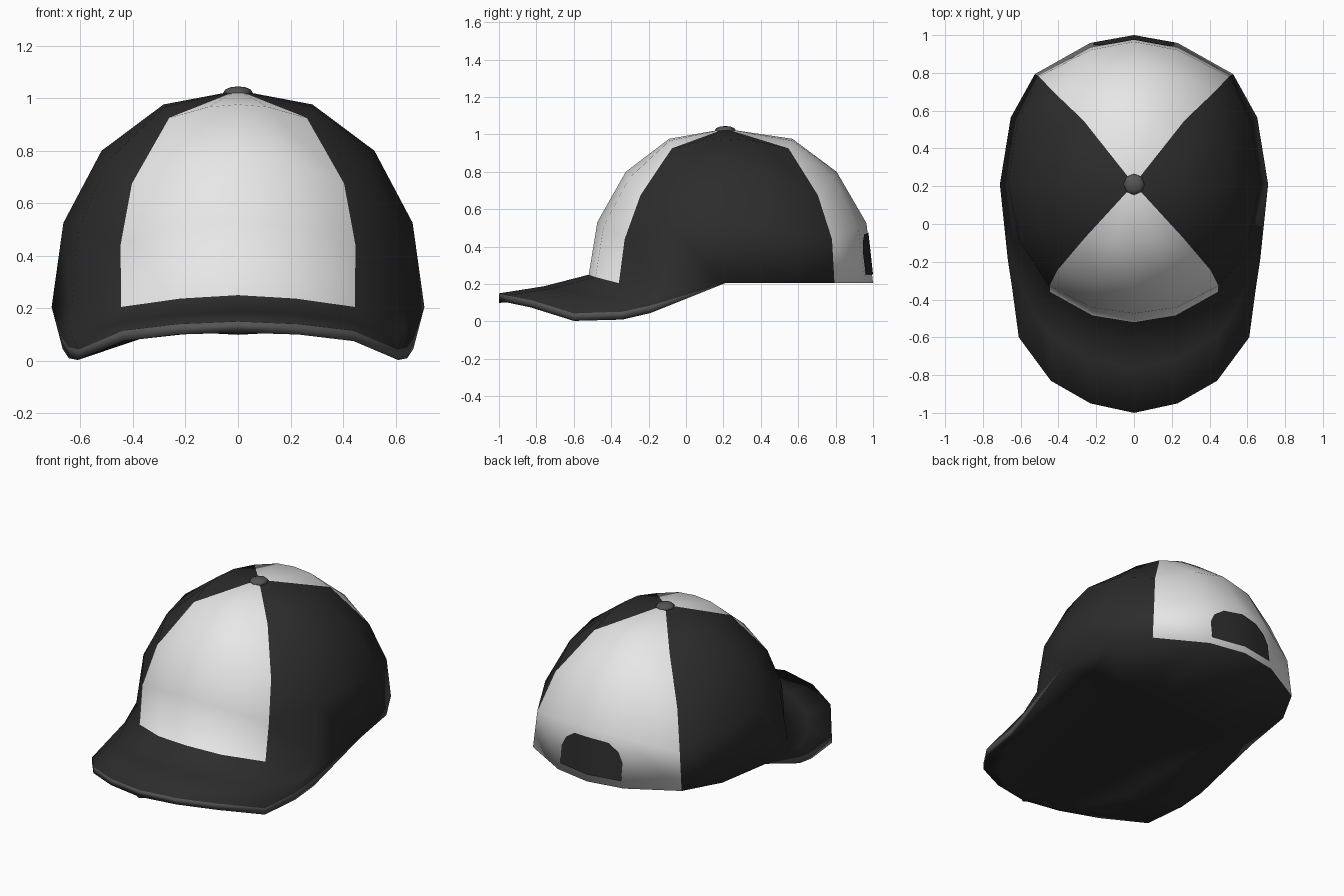
import bpy, bmesh, math
from mathutils import Vector
from mathutils.bvhtree import BVHTree

if "Cube" in bpy.data.objects:
    bpy.data.objects.remove(bpy.data.objects["Cube"])


def material(name, v):
    m = bpy.data.materials.new(name)
    m.diffuse_color = (v, v, v, 1)
    m.use_nodes = True
    m.node_tree.nodes["Principled BSDF"].inputs["Base Color"].default_value = m.diffuse_color
    return m


WHITE = material("white cloth", 0.8)
BLACK = material("black cloth", 0.025)
GREY = material("grey trim", 0.09)
STEP = math.radians(22.5)
CY, BASE = 0.21, 0.205          # crown centre in y, rim height
SIDE_FIT = (1.03, 1.015, 1, 1)  # widening of each ring
BACK_FIT = (1.17, 1.045, 1.02, 1)
FRONT_FIT = (1.06, 1.01, 1, 1)


def finish(bm, name, mats, angle=180):
    bmesh.ops.remove_doubles(bm, verts=bm.verts, dist=0.0005)
    bmesh.ops.recalc_face_normals(bm, faces=bm.faces)
    me = bpy.data.meshes.new(name)
    bm.to_mesh(me)
    bm.free()
    for m in mats:
        me.materials.append(m)
    ob = bpy.data.objects.new(name, me)
    bpy.context.collection.objects.link(ob)
    bpy.ops.object.select_all(action='DESELECT')
    ob.select_set(True)
    bpy.context.view_layer.objects.active = ob
    bpy.ops.object.shade_smooth_by_angle(angle=math.radians(angle))
    return ob


def dome(i, k):
    """Crown point on ring i (1 top .. 4 rim), column k (0 front, 8 back)."""
    k = (k + 8) % 16 - 8
    side = -1 if k < 0 else 1
    a = abs(k) * STEP
    front = a <= math.pi / 2
    b = a if front else math.pi - a
    fold = min(b, math.pi / 2 - b)
    th = math.pi / 2 if i == 4 else math.atan(math.tan(i * STEP) / math.cos(fold))
    z = math.cos(th)
    r = 1 + 0.02 * math.sin(2 * th)
    h = r * math.sin(th)
    lift = 0
    if front:
        lift = 0.045 * max(0, math.cos(2 * b)) * (1 - z) ** 4
        b -= math.radians(6.2) * math.sin(2 * b) * (1 - z)
        depth = -0.73 * FRONT_FIT[i - 1]
    else:
        if i >= 3 and abs(k) == 7:
            h *= 0.98
        h *= 1 + 0.045 * math.sin(2 * b) ** 2 * (1 - z)
        b -= math.radians(3.5) * math.sin(4 * b) ** 2 * (1 - z)
        depth = 0.79 * BACK_FIT[i - 1]
    x = side * 0.71 * SIDE_FIT[i - 1] * h * math.sin(b)
    drop = 0.015 * math.sin(2 * fold) if i == 2 else 0
    zz = BASE + 0.825 * (r if i > 1 else 1.012) * z + lift - drop
    return Vector((x, CY + h * depth * math.cos(b), zz))


# Visor curves on one side: crown rim and outer edge (x, y, top z, bottom z)
rim = {k: dome(4, k) for k in range(5)}
inner = [rim[k] for k in (4, 3, 3, 2, 2, 1, 0)]
outer = [(.71, .21, .205, .205), (.668, -.19, .085, .045), (.645, -.34, .052, .01),
         (.61, -.60, .043, .003), (.44, -.83, .115, .075), (.23, -.95, .14, .10),
         (0, -1.0, .15, .107)]

# Underside rows across the cap, arched with turned-down edges
rows = []
for x, y, _, b in outer:
    t = (CY - y) / (CY + 1.0)
    zc, zm = BASE - 0.098 * t, BASE - 0.12 * t
    ze = b
    zm = max(zm, (zc + ze) / 2)
    half = [(1, ze), (0.72, zm), (0.36, zc - 0.008 * t)]
    rows.append([Vector((-x * u, y, z)) for u, z in half] + [Vector((0, y, zc))]
                + [Vector((x * u, y, z)) for u, z in reversed(half)])

# Crown: four panels, white at front and back, black at the sides
bm = bmesh.new()
top = bm.verts.new((0, CY, 1.03))
rings = [[bm.verts.new(dome(i, k)) for k in range(16)] for i in range(1, 5)]
for k in range(16):
    n = (k + 1) % 16
    idx = 0 if k in (0, 1, 14, 15, 6, 7, 8, 9) else 1
    bm.faces.new((top, rings[0][k], rings[0][n])).material_index = idx
    for a, b in zip(rings, rings[1:]):
        bm.faces.new((a[k], b[k], b[n], a[n])).material_index = idx
bm.normal_update()
tree = BVHTree.FromBMesh(bm)

# Flat underside of the back half
cap = [rings[3][k] for k in range(4, 13)] + [bm.verts.new(v) for v in rows[0][1:-1]]
bm.faces.new(cap).material_index = 1


def strip(a, b, idx):
    """Faces between two point rows; repeated points give triangles."""
    for p in range(len(a) - 1):
        pts = []
        for v in (a[p], a[p + 1], b[p + 1], b[p]):
            if all((v - q).length > 0.0006 for q in pts):
                pts.append(v)
        if len(pts) > 2:
            bm.faces.new([bm.verts.new(v) for v in pts]).material_index = idx


# Visor: top from the crown rim to the outer edge, edge band, underside
for s in (1, -1):
    def flip(pts):
        return [Vector((p[0] * s, p[1], p[2])) for p in pts]
    inn = flip(inner)
    out = flip([(x, y, t) for x, y, t, _ in outer])
    low = flip([(x, y, b) for x, y, _, b in outer])
    mid = [(p + q) / 2 - Vector((0, 0, 0.012 if n else 0))
           for n, (p, q) in enumerate(zip(inn, out))]
    strip(inn, mid, 1)
    strip(mid, out, 1)
    strip(out, low, 2)
for a, b in zip(rows, rows[1:]):
    strip(a, b, 1)
finish(bm, "crown_and_visor", [WHITE, BLACK, GREY])

# Arched back opening, a thin plate laid on the crown
bm = bmesh.new()
cols = []
for x, zt in ((-.215, .36), (-.185, .42), (-.12, .465), (0, .475),
              (.12, .465), (.185, .42), (.215, .36)):
    col = []
    for z in (0.25, zt):
        hit = tree.ray_cast(Vector((x, 2, z)), Vector((0, -1, 0)))[0]
        col.append(bm.verts.new(hit + Vector((0, 0.005, 0))))
    cols.append(col)
for a, b in zip(cols, cols[1:]):
    bm.faces.new((a[0], b[0], b[1], a[1]))
back = finish(bm, "back_opening", [BLACK])
if back.data.polygons[0].normal.y < 0:
    back.data.flip_normals()

# Button on top
bm = bmesh.new()
bmesh.ops.create_uvsphere(bm, u_segments=8, v_segments=6, radius=1)
for v in bm.verts:
    v.co = Vector((v.co.x * 0.056, CY + v.co.y * 0.056, 1.022 + v.co.z * 0.023))
finish(bm, "top_button", [GREY])
